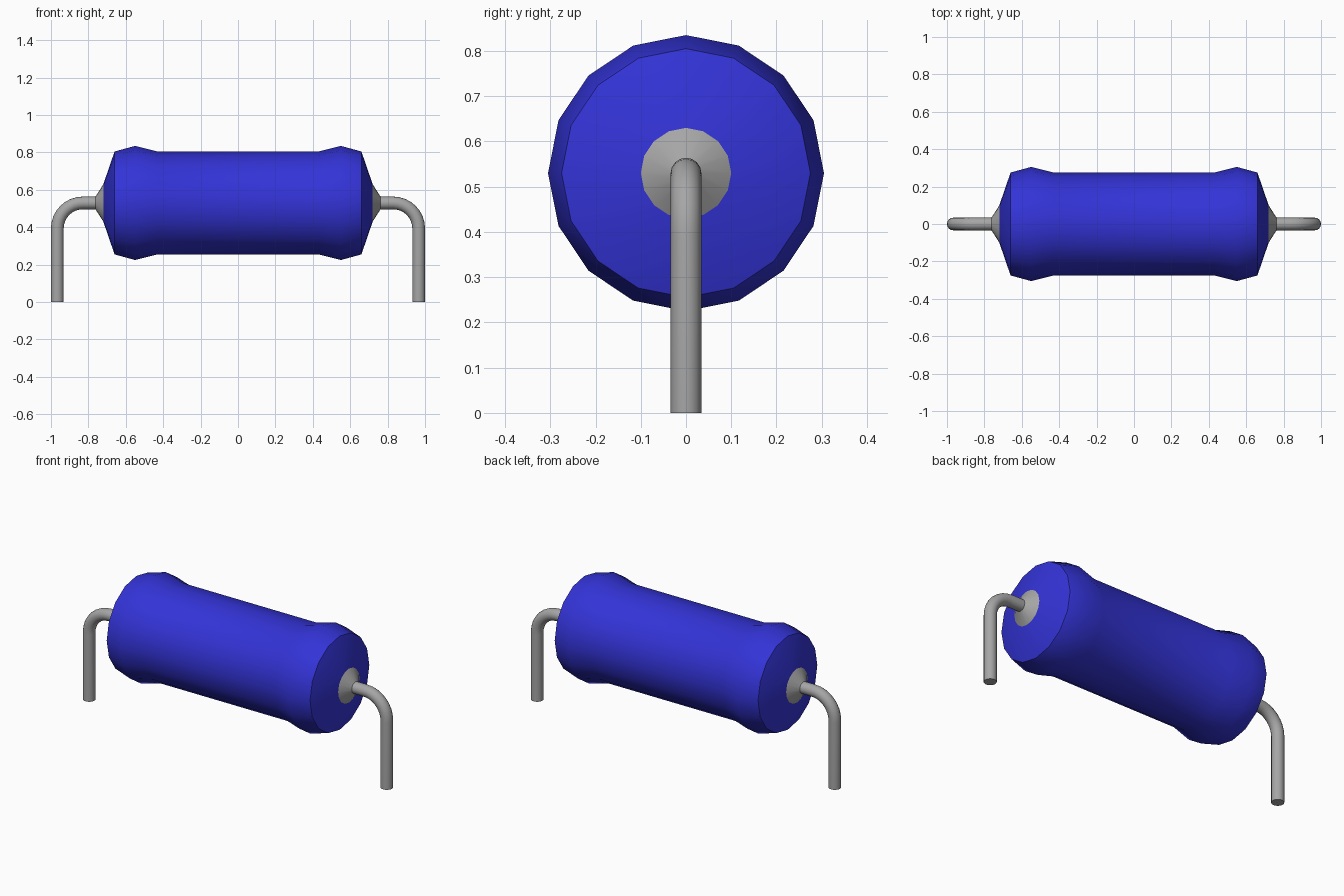
import bpy, bmesh, math
from mathutils import Vector

cube = bpy.data.objects.get("Cube")
if cube:
    bpy.data.objects.remove(cube, do_unlink=True)

AXIS_Z = 0.53      # height of the body axis
SIDES = 16
WIRE_R = 0.034


def material(name, rgb):
    m = bpy.data.materials.new(name)
    m.use_nodes = True
    m.diffuse_color = (*rgb, 1)
    m.node_tree.nodes["Principled BSDF"].inputs["Base Color"].default_value = (*rgb, 1)
    return m


blue = material("blue coating", (0.033, 0.033, 0.68))
grey = material("grey metal", (0.38, 0.38, 0.38))


def tube(name, rings, mat, cap_start=False, cap_end=False):
    """Skin round rings, each given as (centre, direction in the xz plane, radius)."""
    bm = bmesh.new()
    loops = []
    for centre, direction, radius in rings:
        d = Vector(direction).normalized()
        side = Vector((0, 1, 0))
        up = d.cross(side)
        loops.append([bm.verts.new(Vector(centre) + radius * (
            math.cos(2 * math.pi * i / SIDES) * side + math.sin(2 * math.pi * i / SIDES) * up))
            for i in range(SIDES)])
    for a, b in zip(loops, loops[1:]):
        for i in range(SIDES):
            j = (i + 1) % SIDES
            bm.faces.new((a[i], a[j], b[j], b[i]))
    if cap_start:
        bm.faces.new(loops[0])
    if cap_end:
        bm.faces.new(loops[-1])
    bmesh.ops.recalc_face_normals(bm, faces=bm.faces)
    mesh = bpy.data.meshes.new(name)
    bm.to_mesh(mesh)
    bm.free()
    mesh.materials.append(mat)
    obj = bpy.data.objects.new(name, mesh)
    bpy.context.collection.objects.link(obj)
    bpy.ops.object.select_all(action='DESELECT')
    obj.select_set(True)
    bpy.context.view_layer.objects.active = obj
    bpy.ops.object.shade_smooth_by_angle(angle=math.radians(35))
    return obj


# Coated body: half profile of (x, radius), mirrored to the other end
half = [(0.43, 0.275), (0.55, 0.305), (0.66, 0.275), (0.72, 0.10)]
profile = [(-x, r) for x, r in reversed(half)] + half
tube("body", [((x, 0, AXIS_Z), (1, 0, 0), r) for x, r in profile], blue, True, True)

# Metal collars and bent wire leads at both ends
BEND_R, BEND_X, STEPS = 0.136, 0.83, 8
for s, label in ((1, "left"), (-1, "right")):
    tube(label + "_collar", [((s * 0.72, 0, AXIS_Z), (s, 0, 0), 0.10),
                             ((s * 0.762, 0, AXIS_Z), (s, 0, 0), WIRE_R)], grey)
    path = [((s * 0.72, 0, AXIS_Z), (s, 0, 0), WIRE_R)]
    for k in range(STEPS + 1):
        a = math.pi / 2 * k / STEPS
        path.append(((s * (BEND_X + BEND_R * math.sin(a)), 0, AXIS_Z - BEND_R * (1 - math.cos(a))),
                     (s * math.cos(a), 0, -math.sin(a)), WIRE_R))
    path.append(((s * (BEND_X + BEND_R), 0, 0), (0, 0, -1), WIRE_R))
    tube(label + "_lead", path, grey, cap_end=True)
